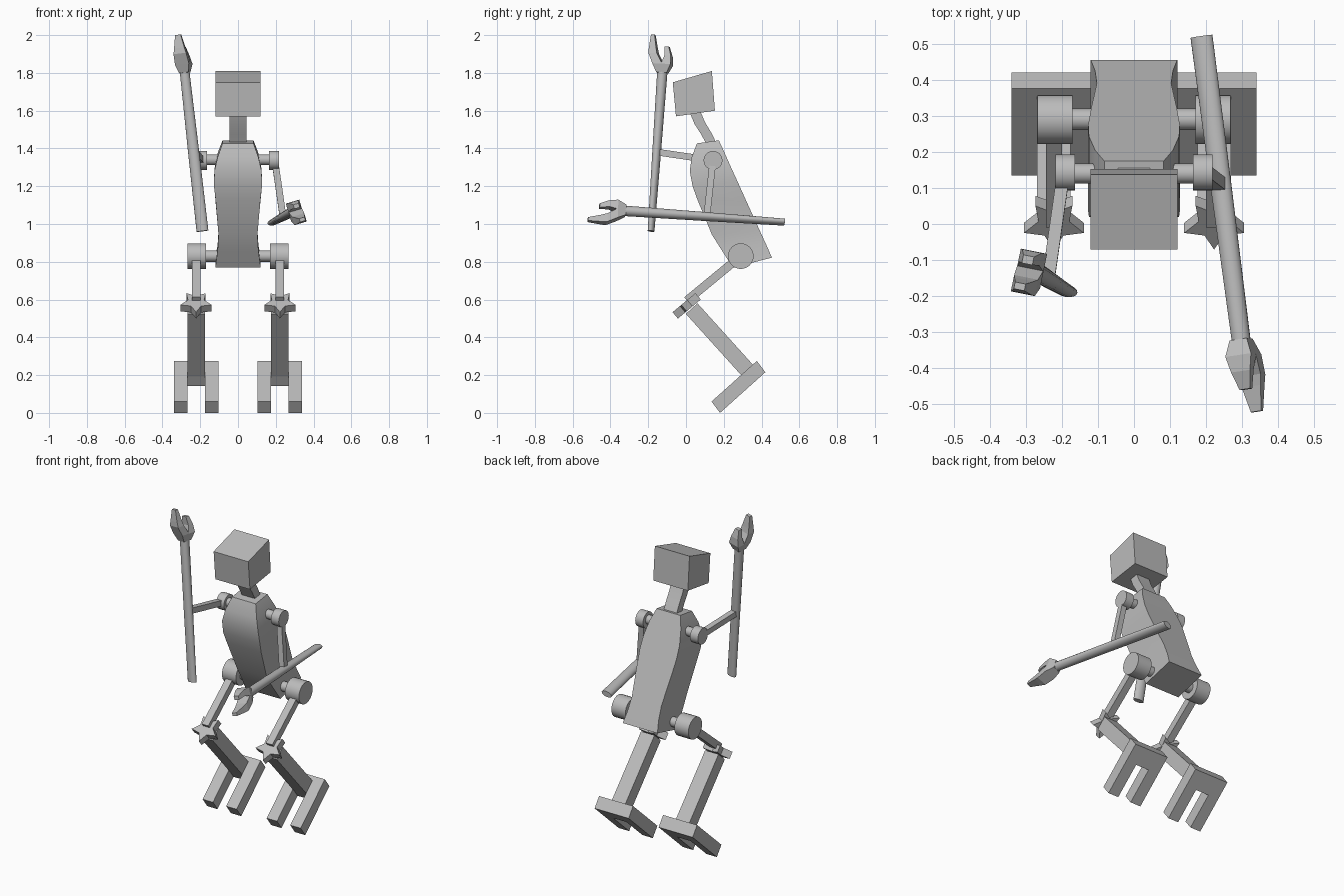
import bpy, bmesh, math
from mathutils import Vector as V

if "Cube" in bpy.data.objects:
    bpy.data.objects.remove(bpy.data.objects["Cube"])

grey = bpy.data.materials.new("light grey")
grey.diffuse_color = (0.5, 0.5, 0.5, 1)
grey.use_nodes = True
grey.node_tree.nodes["Principled BSDF"].inputs["Base Color"].default_value = grey.diffuse_color


def finish(name, bm, smooth=0):
    bmesh.ops.recalc_face_normals(bm, faces=bm.faces)
    me = bpy.data.meshes.new(name)
    bm.to_mesh(me)
    bm.free()
    me.materials.append(grey)
    ob = bpy.data.objects.new(name, me)
    bpy.context.collection.objects.link(ob)
    if smooth:
        bpy.ops.object.select_all(action='DESELECT')
        bpy.context.view_layer.objects.active = ob
        ob.select_set(True)
        bpy.ops.object.shade_smooth_by_angle(angle=math.radians(smooth))
    return ob


def loft(name, rings, smooth=0):
    """Skin a list of equal-length rings and cap both ends."""
    bm = bmesh.new()
    vs = [[bm.verts.new(p) for p in r] for r in rings]
    n = len(vs[0])
    for a, b in zip(vs, vs[1:]):
        for i in range(n):
            j = (i + 1) % n
            bm.faces.new((a[i], a[j], b[j], b[i]))
    bm.faces.new(vs[0])
    bm.faces.new(vs[-1])
    return finish(name, bm, smooth)


def slab(front, back, w):
    """Four-point ring across x between a front and a back (y, z) point."""
    return [V((-w, *front)), V((w, *front)), V((w, *back)), V((-w, *back))]


def beam(name, a, b, width, depth, side=V((1, 0, 0))):
    a, b = V(a), V(b)
    d = (b - a).normalized()
    u = (side - d * side.dot(d)).normalized() * width / 2
    v = d.cross(u).normalized() * depth / 2
    return loft(name, [[p - u - v, p + u - v, p + u + v, p - u + v] for p in (a, b)])


def drum(name, x0, x1, y, z, r):
    n = 24
    return loft(name, [[V((x, y + r * math.cos(i * math.tau / n), z + r * math.sin(i * math.tau / n)))
                        for i in range(n)] for x in (x0, x1)], 40)


# Head, neck and torso
loft("head", [slab((-.053, 1.57), (.153, 1.60), .12), slab((-.07, 1.75), (.137, 1.81), .12)])
loft("neck", [slab(f, b, .045) for f, b in (
    ((.115, 1.41), (.165, 1.42)), ((.08, 1.475), (.133, 1.485)),
    ((.045, 1.53), (.10, 1.54)), ((.02, 1.59), (.075, 1.60)))], 35)
loft("torso", [slab(f, b, w) for f, b, w in (
    ((.058, 1.427), (.174, 1.443), .082), ((.03, 1.353), (.205, 1.375), .108),
    ((.02, 1.28), (.243, 1.29), .125), ((.035, 1.20), (.275, 1.22), .127),
    ((.06, 1.13), (.32, 1.12), .119), ((.137, .944), (.39, .966), .103),
    ((.19, .86), (.425, .89), .108), ((.248, .769), (.455, .822), .12))], 35)


# Arms: flat rod rounding toward the wrist, ending in a two-finger claw
def arm(label, side, rear, wrist, short_dir, elbow):
    rear, wrist, s = V(rear), V(wrist), V(short_dir)
    d = (wrist - rear).normalized()
    s = (s - d * s.dot(d)).normalized()
    w = d.cross(s)
    drum(label + "_shoulder_axle", side * .08, side * .18, .14, 1.34, .028)
    drum(label + "_shoulder", side * .163, side * .217, .143, 1.337, .05)
    beam(label + "_upper_arm", (side * .195, .143, 1.337), elbow, .035, .035)
    n = 16
    rings = []
    for t, a, b in ((0, .032, .017), (.5, .03, .023), (1, .026, .028)):
        c = rear.lerp(wrist, t)
        rings.append([c + w * a * math.cos(i * math.tau / n) + s * b * math.sin(i * math.tau / n)
                      for i in range(n)])
    loft(label + "_forearm", rings, 40)
    fingers = {
        "long": ((-.01, -.028, .01, .05), (.035, -.05, .003, .075), (.09, -.076, -.03, .068),
                 (.12, -.076, -.038, .055), (.19, -.072, -.053, .03)),
        "short": ((-.01, -.01, .028, .05), (.035, -.003, .048, .075),
                  (.08, .01, .045, .055), (.13, .005, .028, .03))}
    for key, secs in fingers.items():
        loft(f"{label}_{key}_finger", [
            [wrist + d * k + s * p + w * q * h / 2 for p, q in ((s0, -1), (s0, 1), (s1, 1), (s1, -1))]
            for k, s0, s1, h in secs])


arm("left", 1, (.187, .52, 1.01), (.298, -.33, 1.07), (-.3, 0, 1), (.238, .11, 1.04))
arm("right", -1, (-.188, -.185, .962), (-.283, -.125, 1.81), (.2, 1, 0), (-.237, -.15, 1.38))

# Legs: hip drum, thigh, star kneecap, shin and forked foot
for label, side in (("left", 1), ("right", -1)):
    cx = side * .222
    drum(label + "_hip_axle", side * .08, side * .18, .29, .83, .03)
    drum(label + "_hip", side * .17, side * .267, .29, .83, .068)
    beam(label + "_thigh", (cx, .29, .83), (cx, .005, .595), .045, .045)
    # star with one point aimed forward and down
    v, axis, c = V((0, .77, .64)), V((0, .64, -.77)), V((cx, .01, .572))
    star = []
    for i in range(10):
        r, a = (.087, .045)[i % 2], i * math.tau / 10
        star.append(V((r * math.sin(a), 0, 0)) - v * r * math.cos(a))
    loft(label + "_kneecap", [[c + p + axis * h for p in star] for h in (-.022, .022)])
    beam(label + "_shin", (cx, .03, .552), (cx, .33, .22), .093, .083)
    # fork outline in x and distance along the sole, extruded by its thickness
    bm = bmesh.new()
    top, run, thick = V((cx, .375, .275)), V((0, -.24, -.215)), V((0, .045, -.06))
    outline = ((-.118, 0), (.118, 0), (.118, 1), (.046, 1), (.046, .34),
               (-.046, .34), (-.046, 1), (-.118, 1))
    face = bm.faces.new([bm.verts.new(top + V((x, 0, 0)) + run * k) for x, k in outline])
    ext = bmesh.ops.extrude_face_region(bm, geom=[face])["geom"]
    bmesh.ops.translate(bm, vec=thick, verts=[g for g in ext if isinstance(g, bmesh.types.BMVert)])
    # keep the lower cap closed and the first cap in place
    if not face.is_valid or len(bm.faces) < 10:
        bm.faces.new([bm.verts.new(top + V((x, 0, 0)) + run * k) for x, k in outline])
        bmesh.ops.remove_doubles(bm, verts=bm.verts, dist=1e-5)
    finish(label + "_foot", bm)
